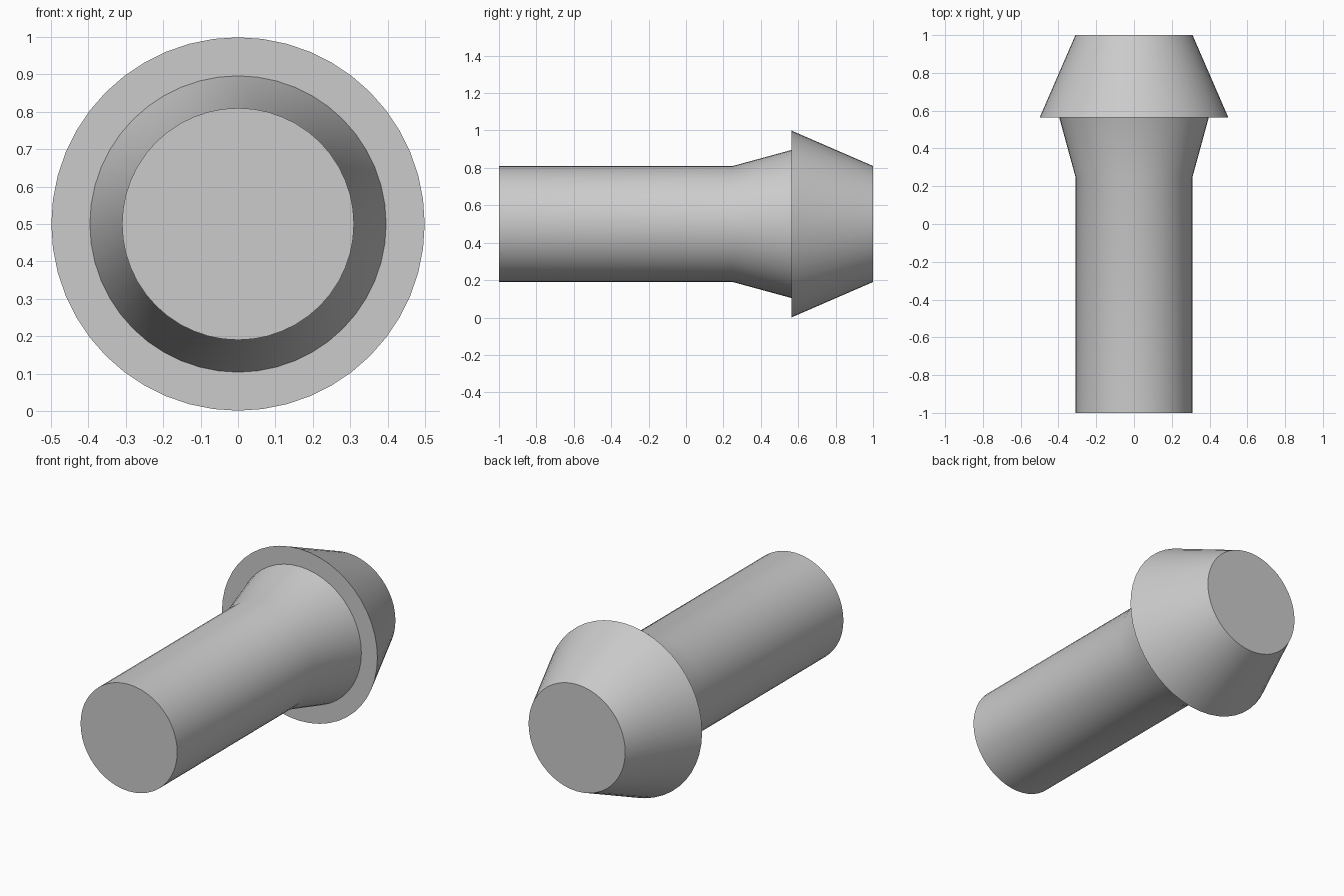
import bpy
import bmesh
from math import cos, sin, tau, radians

cube = bpy.data.objects.get("Cube")
if cube:
    bpy.data.objects.remove(cube, do_unlink=True)

SEGMENTS = 48
AXIS_HEIGHT = 0.5

grey = bpy.data.materials.new("light grey")
grey.use_nodes = True
colour = (0.6, 0.6, 0.6, 1)
grey.diffuse_color = colour
grey.node_tree.nodes["Principled BSDF"].inputs["Base Color"].default_value = colour


def turned_part(name, profile):
    """Closed solid turned about the y axis from (y, radius) stations."""
    bm = bmesh.new()
    rings = []
    for y, radius in profile:
        angles = [tau * i / SEGMENTS for i in range(SEGMENTS)]
        rings.append([bm.verts.new((radius * cos(a), y, AXIS_HEIGHT + radius * sin(a)))
                      for a in angles])
    for near, far in zip(rings, rings[1:]):
        for i in range(SEGMENTS):
            j = (i + 1) % SEGMENTS
            bm.faces.new((near[i], near[j], far[j], far[i]))
    bm.faces.new(rings[0])
    bm.faces.new(rings[-1])
    bmesh.ops.recalc_face_normals(bm, faces=bm.faces)
    mesh = bpy.data.meshes.new(name)
    bm.to_mesh(mesh)
    bm.free()
    mesh.materials.append(grey)
    part = bpy.data.objects.new(name, mesh)
    bpy.context.collection.objects.link(part)
    bpy.ops.object.select_all(action="DESELECT")
    part.select_set(True)
    bpy.context.view_layer.objects.active = part
    bpy.ops.object.shade_smooth_by_angle(angle=radians(30))


# Shaft, flared collar, undercut shoulder and tapered head in one solid
turned_part("barbed_pin", [(-1, 0.31), (0.25, 0.31), (0.565, 0.396),
                           (0.565, 0.499), (1, 0.31)])
